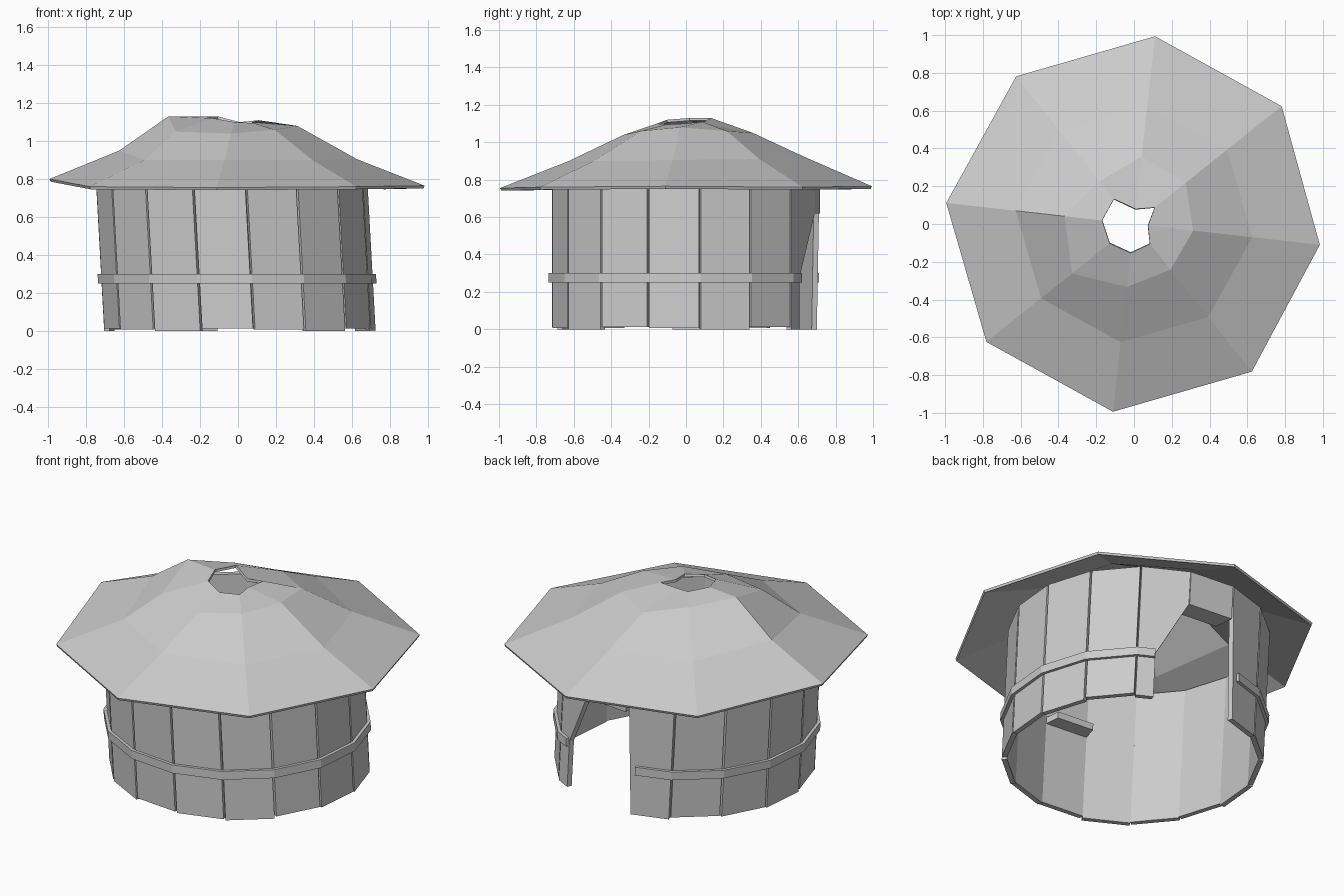
import bpy
from math import cos, sin, radians
from mathutils import Vector

cube = bpy.data.objects.get("Cube")
if cube:
    bpy.data.objects.remove(cube, do_unlink=True)

grey = bpy.data.materials.new("weathered grey")
grey.use_nodes = True
colour = (0.6, 0.6, 0.6, 1)
grey.diffuse_color = colour
grey.node_tree.nodes["Principled BSDF"].inputs["Base Color"].default_value = colour

RADIUS = 0.72       # outside of the wall
THICK = 0.03
STEP = 22.5         # one plank
FIRST = 96          # seam at the doorway
WALL_TOP = 0.83


def add_mesh(name, verts, faces):
    mesh = bpy.data.meshes.new(name)
    mesh.from_pydata(verts, [], faces)
    mesh.materials.append(grey)
    mesh.update()
    obj = bpy.data.objects.new(name, mesh)
    bpy.context.collection.objects.link(obj)
    return obj


def lean(x, y, z):
    """The whole wall leans a little sideways."""
    return (x + 0.01 - 0.055 * z, y, z)


def on_chord(angle, radius):
    """Point of the sixteen-sided wall outline at an angle in degrees."""
    start = FIRST + STEP * ((angle - FIRST) // STEP)
    a, b = (Vector((cos(radians(t)), sin(radians(t)))) * radius
            for t in (start, start + STEP))
    return a.lerp(b, (angle - start) / STEP)


def slab(name, outline, outer, inner, gap=0.0):
    """Plank from an outline of (angle, height), narrowed outside by gap."""
    mid = sum(a for a, z in outline) / len(outline)
    n = len(outline)
    verts = []
    for radius, trim in ((outer, gap), (inner, 0)):
        for a, z in outline:
            t = a - trim if a > mid else a + trim
            x, y = on_chord(min(t, mid + STEP) - 0.0001 * (a > mid), radius)
            verts.append(lean(x, y, z))
    faces = [tuple(range(n)), tuple(reversed(range(n, 2 * n)))]
    faces += [(i, i + n, (i + 1) % n + n, (i + 1) % n) for i in range(n)]
    return add_mesh(name, verts, faces)


# Wall planks, running from one side of the doorway round to the other
for i in range(14):
    a = FIRST + STEP * i
    b = a + STEP
    foot = 0.012 * (i * 5 % 3) / 2
    slab(f"wall_plank_{i + 1}",
         [(a + (4 if i == 0 else 0), foot), (b, foot), (b, WALL_TOP), (a, WALL_TOP)],
         RADIUS, RADIUS - THICK, 0.45)

# Plank beside the doorway with its corner cut away
a = FIRST + STEP * 14
slab("cut_door_plank",
     [(a, 0), (a + 8, 0), (a + 8, 0.28), (a + STEP, 0.62),
      (a + STEP, WALL_TOP), (a, WALL_TOP)], RADIUS, RADIUS - THICK, 0.3)

# Short plank and beam over the doorway
a += STEP
slab("door_lintel", [(a, 0.62), (a + STEP, 0.62), (a + STEP, WALL_TOP), (a, WALL_TOP)],
     RADIUS, RADIUS - THICK)
slab("lintel_beam", [(a, 0.62), (a + STEP, 0.62), (a + STEP, 0.67), (a, 0.67)],
     RADIUS - THICK, RADIUS - 0.12)

# Shelf inside the front plank
a = FIRST + STEP * 7
slab("inner_shelf", [(a, 0.52), (a + STEP, 0.52), (a + STEP, 0.56), (a, 0.56)],
     RADIUS - THICK, RADIUS - 0.12)

# Belt round the wall, open at the doorway
angles = [FIRST + 6] + [FIRST + STEP * i for i in range(1, 15)] + [FIRST + STEP * 14 + 8]
verts, faces = [], []
for angle in angles:
    for radius, z in ((0.738, 0.25), (0.738, 0.3), (0.718, 0.3), (0.718, 0.25)):
        x, y = on_chord(angle, radius)
        verts.append(lean(x, y, z))
for i in range(len(angles) - 1):
    k = 4 * i
    faces += [(k + j, k + 4 + j, k + 4 + (j + 1) % 4, k + (j + 1) % 4) for j in range(4)]
end = len(verts)
faces += [(0, 1, 2, 3), (end - 1, end - 2, end - 3, end - 4)]
add_mesh("wall_belt", verts, faces)

# Uneven eight-sided roof: eaves, middle, shoulder, smoke hole
spokes = [-6.4 + 45 * i for i in range(8)]
rings = [
    ([0.99, 1, 1, 1, 1, 1, 1, 1], [0.765, 0.76, 0.765, 0.76, 0.8, 0.76, 0.755, 0.76]),
    ([0.63] * 8, [0.905, 0.91, 0.925, 0.92, 0.95, 0.9, 0.9, 0.9]),
    ([0.315, 0.35, 0.36, 0.29, 0.37, 0.42, 0.335, 0.31],
     [1.08, 1.06, 1.05, 1.09, 1.13, 1.05, 1.04, 1.06]),
    ([0.075, 0.14, 0.08, 0.17, 0.17, 0.165, 0.155, 0.135],
     [1.1, 1.11, 1.1, 1.13, 1.13, 1.12, 1.1, 1.095]),
]
verts = [(r * cos(radians(t)), r * sin(radians(t)), z)
         for radii, heights in rings for t, r, z in zip(spokes, radii, heights)]
faces = [(8 * k + i, 8 * k + (i + 1) % 8, 8 * k + 8 + (i + 1) % 8, 8 * k + 8 + i)
         for k in range(3) for i in range(8)]
roof = add_mesh("roof", verts, faces)
shell = roof.modifiers.new("thickness", "SOLIDIFY")
shell.thickness = 0.015
shell.offset = -1
